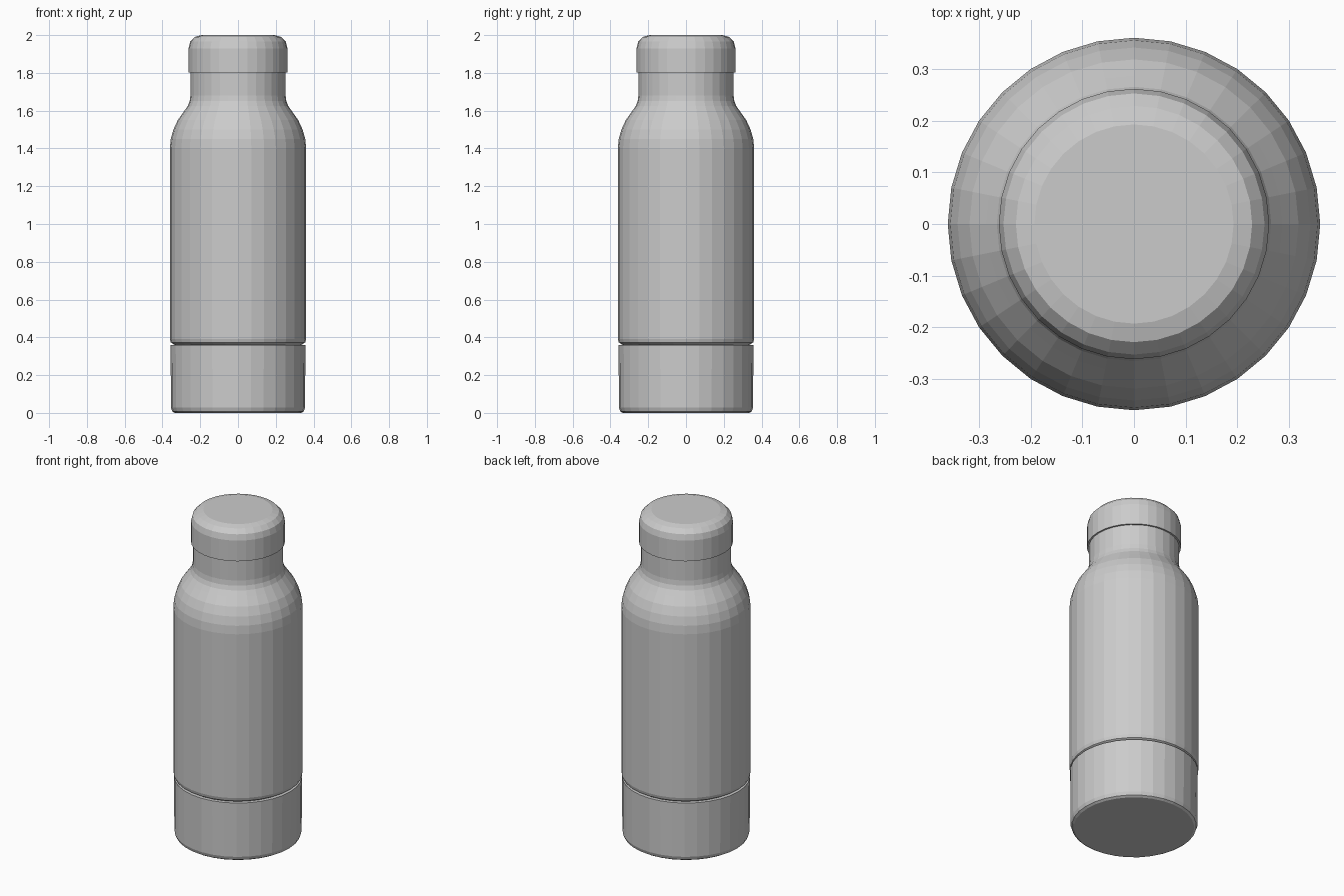
import bpy
import bmesh
import math

if "Cube" in bpy.data.objects:
    bpy.data.objects.remove(bpy.data.objects["Cube"])

SIDES = 32


def lathe(name, profile):
    """Revolve (radius, z) points, listed bottom to top, into a closed flat-shaded solid."""
    bm = bmesh.new()
    rings = []
    for r, z in profile:
        angles = [2 * math.pi * i / SIDES for i in range(SIDES)]
        rings.append([bm.verts.new((r * math.cos(a), r * math.sin(a), z)) for a in angles])
    for low, high in zip(rings, rings[1:]):
        for i in range(SIDES):
            j = (i + 1) % SIDES
            bm.faces.new((low[i], low[j], high[j], high[i]))
    bm.faces.new(rings[0][::-1])
    bm.faces.new(rings[-1])
    mesh = bpy.data.meshes.new(name)
    bm.to_mesh(mesh)
    bm.free()
    obj = bpy.data.objects.new(name, mesh)
    bpy.context.collection.objects.link(obj)
    return obj


# Base cup with a small rounded foot
lathe("base_cup", [(0.335, 0.0), (0.348, 0.008), (0.355, 0.028), (0.357, 0.36)])

# Body with rounded lower rim, domed shoulder and straight neck
lathe("bottle_body", [
    (0.335, 0.36), (0.345, 0.366), (0.356, 0.373), (0.361, 0.392),
    (0.361, 1.40), (0.356, 1.45), (0.342, 1.50), (0.319, 1.55),
    (0.287, 1.595), (0.266, 1.625), (0.256, 1.65), (0.252, 1.68),
    (0.252, 1.81),
])

# Cap with rounded top edge
lathe("cap", [
    (0.262, 1.803), (0.262, 1.93), (0.253, 1.965), (0.229, 1.99), (0.193, 2.0),
])
